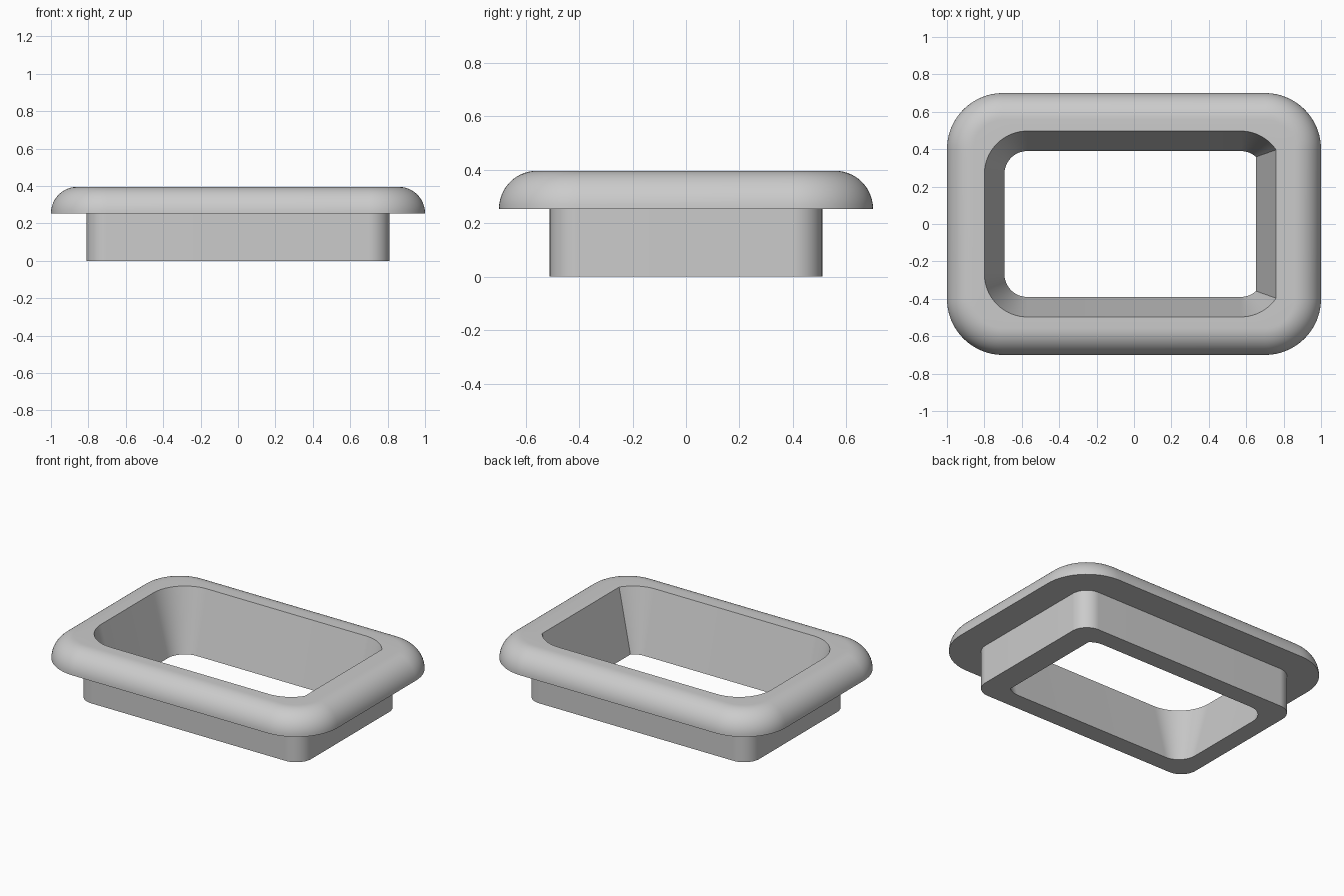
import bpy, bmesh, math

if "Cube" in bpy.data.objects:
    bpy.data.objects.remove(bpy.data.objects["Cube"], do_unlink=True)

ARC_STEPS = 24      # segments per rounded corner
DOME_STEPS = 14     # segments across the rounded lip
BASE_TOP, TOP = 0.254, 0.396
OUTER = (0.70, 0.40)    # corner centres of the outer outline
INNER = (0.57, 0.267)   # corner centres of the opening


def ring(bm, centre, radius, z, x_limit=None):
    """Rounded rectangle loop, optionally cut straight at x_limit on the +x side."""
    cx, cy = centre
    cut = math.acos((x_limit - cx) / radius) if x_limit else 0.0
    q = math.pi / 2
    corners = [(1, 1, cut, q), (-1, 1, q, 2 * q),
               (-1, -1, 2 * q, 3 * q), (1, -1, 3 * q, 4 * q - cut)]
    verts = []
    for sx, sy, start, end in corners:
        for i in range(ARC_STEPS + 1):
            a = start + (end - start) * i / ARC_STEPS
            verts.append(bm.verts.new((sx * cx + radius * math.cos(a),
                                       sy * cy + radius * math.sin(a), z)))
    return verts


bm = bmesh.new()

# Sleeve outside, then the underside of the flange
rings = [ring(bm, OUTER, 0.11, 0.0), ring(bm, OUTER, 0.11, BASE_TOP)]

# Flange with a quarter-round lip
lip = TOP - BASE_TOP
for i in range(DOME_STEPS + 1):
    a = math.pi / 2 * i / DOME_STEPS
    rings.append(ring(bm, OUTER, 0.30 - lip + lip * math.cos(a),
                      BASE_TOP + lip * math.sin(a)))

# Tapered opening, with one end cut flat
rings.append(ring(bm, INNER, 0.23, TOP, 0.76))
rings.append(ring(bm, INNER, 0.123, 0.0, 0.652))

# Skin the closed cross-section
for lower, upper in zip(rings, rings[1:] + rings[:1]):
    n = len(lower)
    for i in range(n):
        j = (i + 1) % n
        bm.faces.new((lower[i], lower[j], upper[j], upper[i]))
bmesh.ops.recalc_face_normals(bm, faces=bm.faces)

mesh = bpy.data.meshes.new("flanged_frame")
bm.to_mesh(mesh)
bm.free()
frame = bpy.data.objects.new("flanged_frame", mesh)
bpy.context.collection.objects.link(frame)

# Smooth shading with crisp edges
mesh.shade_smooth()
mesh.set_sharp_from_angle(angle=math.radians(30))

# Plain grey material
grey = bpy.data.materials.new("light_grey")
grey.use_nodes = True
colour = (0.6, 0.6, 0.6, 1.0)
grey.diffuse_color = colour
grey.node_tree.nodes["Principled BSDF"].inputs["Base Color"].default_value = colour
mesh.materials.append(grey)
